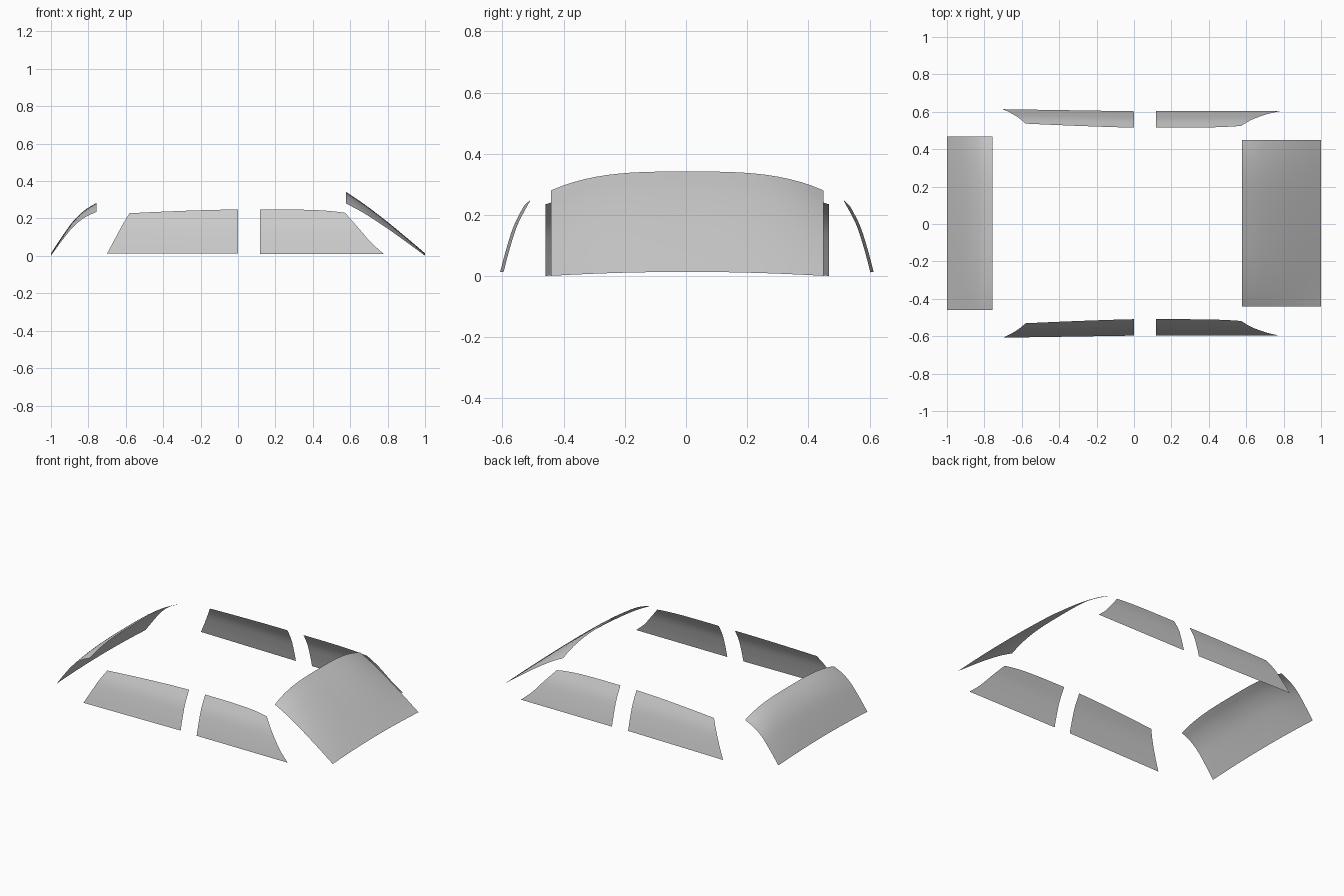
import bpy, bmesh, math
from mathutils import Vector

cube = bpy.data.objects.get("Cube")
if cube:
    bpy.data.objects.remove(cube)

glass = bpy.data.materials.new("grey_glass")
glass.use_nodes = True
COLOUR = (0.6, 0.6, 0.6, 1)
glass.diffuse_color = COLOUR
glass.node_tree.nodes["Principled BSDF"].inputs["Base Color"].default_value = COLOUR


def spline(points, t):
    """Smooth curve through evenly spaced 2D points, t from 0 to 1."""
    n = len(points) - 1
    i = min(int(t * n), n - 1)
    f = t * n - i
    b, c = Vector(points[i]), Vector(points[i + 1])
    a = Vector(points[i - 1]) if i > 0 else 2 * b - c
    d = Vector(points[i + 2]) if i + 2 <= n else 2 * c - b
    return b + 0.5 * f * (c - a + f * (2 * a - 5 * b + 4 * c - d + f * (3 * (b - c) + d - a)))


def sheet(name, surface, outward, nu=24, nv=16):
    """Single curved pane from a function of u and v, facing outward."""
    bm = bmesh.new()
    rows = [[bm.verts.new(surface(i / nu, j / nv)) for j in range(nv + 1)]
            for i in range(nu + 1)]
    for r, s in zip(rows, rows[1:]):
        for j in range(nv):
            bm.faces.new((r[j], s[j], s[j + 1], r[j + 1]))
    bm.normal_update()
    if sum((f.normal for f in bm.faces), Vector()).dot(Vector(outward)) < 0:
        bmesh.ops.reverse_faces(bm, faces=bm.faces)
    for f in bm.faces:
        f.smooth = True
    mesh = bpy.data.meshes.new(name)
    bm.to_mesh(mesh)
    bm.free()
    mesh.materials.append(glass)
    obj = bpy.data.objects.new(name, mesh)
    bpy.context.collection.objects.link(obj)


# End screens: a centre profile whose edges droop towards the sides
def end_screen(name, profile, half_width, droop, direction):
    def surface(u, v):
        s = 2 * u - 1
        x, z = spline(profile, v)
        drop = 0.013 * (1 - v) * s * s + droop * v * abs(s) ** 3.2
        return x, 0.004 + s * half_width, z - drop
    sheet(name, surface, (direction, 0, 1))


end_screen("windscreen",
           [(1, 0.014), (0.89, 0.107), (0.78, 0.197), (0.67, 0.28), (0.578, 0.342)],
           0.446, 0.062, 1)
end_screen("rear_screen",
           [(-1, 0.014), (-0.94, 0.105), (-0.88, 0.187), (-0.82, 0.244), (-0.757, 0.283)],
           0.463, 0.048, -1)

# Side panes: lean inwards with height, slanted at the outer end
LEAN = [(0.6, 0.012), (0.579, 0.092), (0.553, 0.17), (0.512, 0.248)]


def side_pane(name, side, pillar, slant, top, drop, power, flare):
    base = slant[0][1]

    def surface(u, v):
        end_x, end_z = spline(slant, v)
        x = pillar + u * (end_x - pillar)
        edge = (end_z - base) / (slant[-1][1] - base)
        height = base + v * (top - base)
        z = height + (base + edge * (top - drop - base) - height) * u ** power
        y = spline(LEAN, min(max((z - 0.012) / 0.236, 0), 1))[0]
        return x, 0.003 + side * (y + flare * u), z
    sheet(name, surface, (0, side, 0))


for label, side in (("right", -1), ("left", 1)):
    side_pane("front_window_" + label, side, 0.117,
              [(0.78, 0.01), (0.711, 0.072), (0.645, 0.148), (0.573, 0.23)],
              0.248, 0.018, 4, 0)
    side_pane("rear_window_" + label, side, 0,
              [(-0.7, 0.013), (-0.66, 0.087), (-0.62, 0.162), (-0.58, 0.228)],
              0.248, 0.02, 1.5, 0.011)
